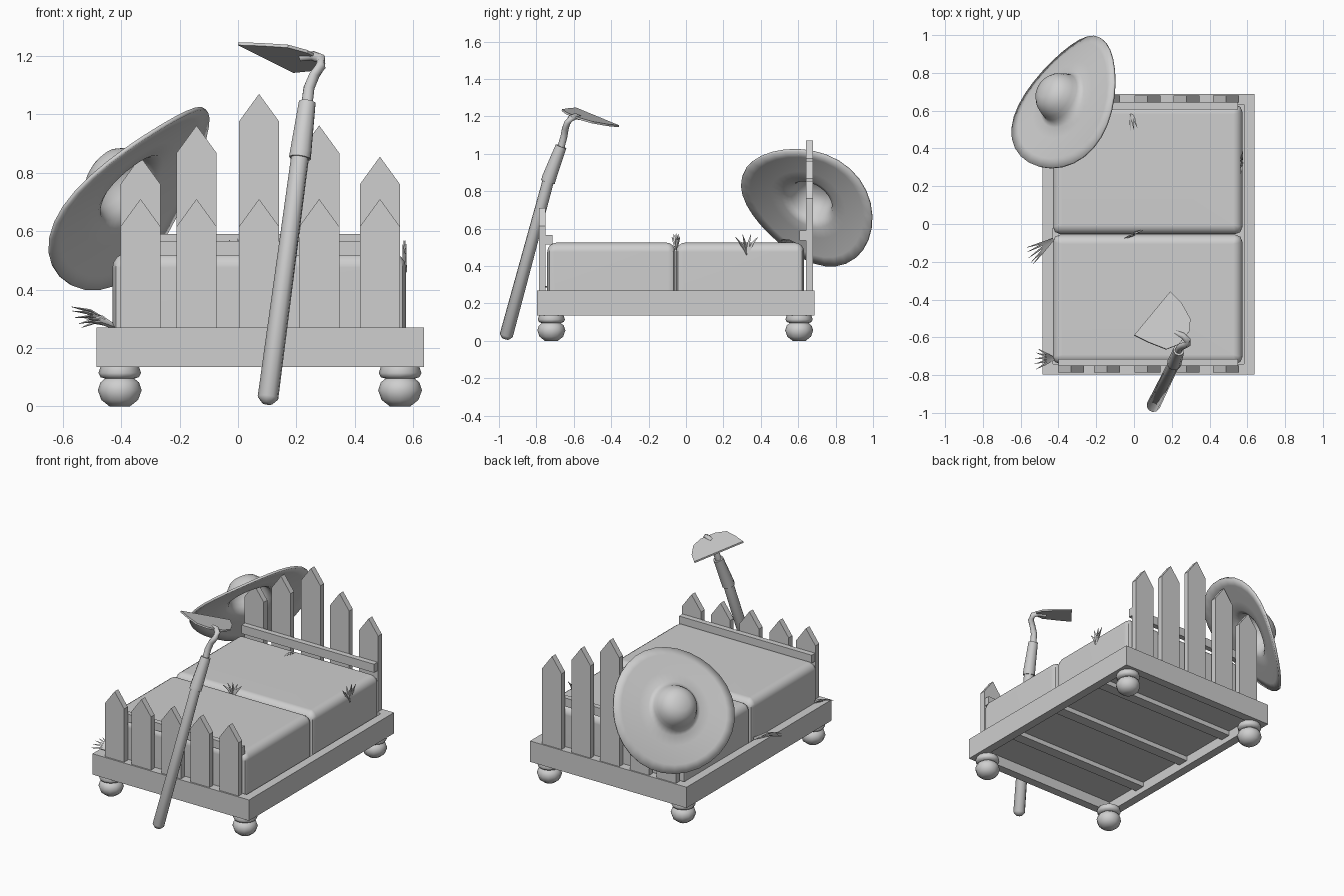
import bpy, bmesh, math, random
from mathutils import Vector, Matrix

random.seed(4)
if "Cube" in bpy.data.objects:
    bpy.data.objects.remove(bpy.data.objects["Cube"])

grey = bpy.data.materials.new("plain_grey")
grey.use_nodes = True
grey.diffuse_color = (0.62, 0.62, 0.62, 1)
grey.node_tree.nodes["Principled BSDF"].inputs["Base Color"].default_value = (0.62, 0.62, 0.62, 1)


def finish(name, bm, smooth=None):
    bmesh.ops.recalc_face_normals(bm, faces=bm.faces)
    me = bpy.data.meshes.new(name)
    bm.to_mesh(me)
    bm.free()
    me.materials.append(grey)
    ob = bpy.data.objects.new(name, me)
    bpy.context.collection.objects.link(ob)
    if smooth:
        bpy.ops.object.select_all(action='DESELECT')
        ob.select_set(True)
        bpy.context.view_layer.objects.active = ob
        bpy.ops.object.shade_smooth_by_angle(angle=math.radians(smooth))
    return ob


def box_bm(lo, hi):
    lo, hi = Vector(lo), Vector(hi)
    bm = bmesh.new()
    bmesh.ops.create_cube(bm, size=1)
    bmesh.ops.scale(bm, vec=hi - lo, verts=bm.verts)
    bmesh.ops.translate(bm, vec=(lo + hi) / 2, verts=bm.verts)
    return bm


def box(name, lo, hi):
    return finish(name, box_bm(lo, hi))


def prism(name, outline, depth):
    """Extrude a flat polygon along a vector."""
    bm = bmesh.new()
    face = bm.faces.new([bm.verts.new(p) for p in outline])
    ext = bmesh.ops.extrude_face_region(bm, geom=[face], use_keep_orig=True)
    bmesh.ops.translate(bm, vec=depth, verts=[v for v in ext["geom"] if isinstance(v, bmesh.types.BMVert)])
    return finish(name, bm)


def lathe(profile, steps):
    bm = bmesh.new()
    verts = [bm.verts.new((r, 0, z)) for r, z in profile]
    edges = [bm.edges.new(pair) for pair in zip(verts, verts[1:])]
    bmesh.ops.spin(bm, geom=verts + edges, cent=(0, 0, 0), axis=(0, 0, 1),
                   angle=math.tau, steps=steps, use_duplicate=False)
    bmesh.ops.remove_doubles(bm, verts=bm.verts, dist=0.0005)
    return bm


def tube(name, points, radii, sides=10, smooth=50):
    """Round bar through points with a radius at each one."""
    bm = bmesh.new()
    pts = [Vector(p) for p in points]
    rings = []
    for i, p in enumerate(pts):
        d = pts[min(i + 1, len(pts) - 1)] - pts[max(i - 1, 0)]
        rot = d.to_track_quat('Z', 'Y')
        rings.append([bm.verts.new(p + rot @ Vector((radii[i] * math.cos(math.tau * k / sides),
                      radii[i] * math.sin(math.tau * k / sides), 0))) for k in range(sides)])
    for a, b in zip(rings, rings[1:]):
        for k in range(sides):
            j = (k + 1) % sides
            bm.faces.new((a[k], a[j], b[j], b[k]))
    bm.faces.new(rings[0])
    bm.faces.new(rings[-1])
    return finish(name, bm, smooth)


# Bed frame: four rails, base panel and cross slats
X0, X1, Y0, Y1 = -0.485, 0.637, -0.797, 0.687
Z0, Z1, T = 0.135, 0.27, 0.055
box("right_rail", (X0, Y0 + T, Z0), (X0 + T, Y1 - T, Z1))
box("left_rail", (X1 - T, Y0 + T, Z0), (X1, Y1 - T, Z1))
box("front_rail", (X0, Y0, Z0), (X1, Y0 + T, Z1))
box("back_rail", (X0, Y1 - T, Z0), (X1, Y1, Z1))
box("base_panel", (X0 + T, Y0 + T, 0.2), (X1 - T, Y1 - T, 0.23))
for y in (-0.46, -0.05, 0.35):
    box("cross_slat", (X0 + T, y - 0.035, 0.17), (X1 - T, y + 0.035, 0.2))

# Bun feet
foot = [(0, 0), (0.035, 0), (0.063, 0.022), (0.075, 0.055), (0.066, 0.082), (0.05, 0.095),
        (0.066, 0.1), (0.073, 0.114), (0.066, 0.135), (0, 0.135)]
for x in (-0.405, 0.555):
    for y in (-0.72, 0.605):
        bm = lathe(foot, 12)
        bmesh.ops.translate(bm, vec=(x, y, 0), verts=bm.verts)
        finish("bun_foot", bm, 50)

# Picket fence head and foot boards
picket_x = (-0.334, -0.142, 0.072, 0.278, 0.486)


def pickets(name, tops, y, base):
    for x, top in zip(picket_x, tops):
        w, s = 0.069, top - 0.095
        shape = [(x - w, y, base), (x + w, y, base), (x + w, y, s), (x, y, top), (x - w, y, s)]
        prism(name, shape, (0, 0.037, 0))


pickets("front_picket", [0.71] * 5, -0.787, 0.25)
pickets("back_picket", [0.855, 0.962, 1.07, 0.962, 0.855], 0.642, 0.25)
box("front_crossbar", (-0.4, -0.75, 0.515), (0.55, -0.715, 0.567))
box("back_crossbar", (-0.4, 0.607, 0.535), (0.55, 0.642, 0.59))

# Two soft mattress blocks, rounded uprights and a puffed rim
for y0, y1 in ((-0.742, -0.056), (-0.054, 0.632)):
    bm = box_bm((-0.43, y0, 0.23), (0.575, y1, 0.525))
    upright = [e for e in bm.edges if abs(e.verts[0].co.z - e.verts[1].co.z) > 0.1]
    bmesh.ops.bevel(bm, geom=upright, offset=0.04, segments=2, profile=0.5, affect='EDGES')
    rim = [e for e in bm.edges if all(v.co.z > 0.5 for v in e.verts)]
    bmesh.ops.bevel(bm, geom=rim, offset=0.05, segments=4, profile=0.5, affect='EDGES')
    block = finish("mattress_block", bm, 40)
    weighted = block.modifiers.new("even_shading", 'WEIGHTED_NORMAL')
    weighted.keep_sharp = True

# Sun hat hung on the headboard corner, its brim drooping more along one axis
hat_profile = [(0, 0.138), (0.045, 0.134), (0.08, 0.118), (0.105, 0.088), (0.119, 0.055), (0.127, 0.028),
               (0.138, 0.008), (0.16, 0), (0.22, 0), (0.28, 0), (0.33, 0), (0.38, 0)]
bm = lathe(hat_profile, 32)
normal = Vector((-0.7, 0.4, 0.58)).normalized()
turn = normal.to_track_quat('Z', 'Y')
droop_axis = (turn.inverted() @ Vector((0.25, -0.7, 0.65))).to_2d().normalized()
for v in bm.verts:
    r = v.co.to_2d().length
    if r > 0.14:
        across = v.co.to_2d().normalized().dot(droop_axis)
        v.co.z -= (0.08 * across ** 2 - 0.005) * (r / 0.38) ** 2
place = Matrix.Translation((-0.375, 0.66, 0.742)) @ turn.to_matrix().to_4x4()
bmesh.ops.transform(bm, matrix=place, verts=bm.verts)
hat = finish("sun_hat", bm, 50)
shell = hat.modifiers.new("thickness", 'SOLIDIFY')
shell.thickness = 0.014
shell.offset = 0

# Hoe leaning on the footboard
low, grip, end = Vector((0.1, -0.966, 0.01)), Vector((0.212, -0.738, 0.85)), Vector((0.237, -0.668, 1.04))
along = (grip - low).normalized()
tube("hoe_handle", [low, low + along * 0.02, grip], [0.018, 0.036, 0.031])
tube("hoe_ferrule", [grip, grip + along * 0.02, end], [0.038, 0.038, 0.03])
tube("hoe_neck", [end - along * 0.03, (0.243, -0.653, 1.09), (0.262, -0.645, 1.135), (0.283, -0.635, 1.165),
     (0.283, -0.615, 1.19), (0.258, -0.592, 1.2), (0.215, -0.573, 1.195)],
     [0.02, 0.019, 0.018, 0.018, 0.018, 0.017, 0.014])
blade = [(0, -0.59), (0.19, -0.36), (0.25, -0.42), (0.297, -0.505), (0.292, -0.57),
         (0.235, -0.64), (0.17, -0.665), (0.08, -0.63)]
prism("hoe_blade", [(x, y, 1.237 - 0.171 * x - 0.272 * (y + 0.59)) for x, y in blade], (0.002, 0.003, 0.01))


# Grass tufts poking out of the bedding
def tuft(root, lean, spread, length, count):
    for i in range(count):
        fan = Vector(spread) * (2 * i / (count - 1) - 1) * random.uniform(0.8, 1.1)
        d = (Vector(lean).normalized() + fan).normalized()
        p = Vector(root)
        mid = p + d * length * 0.55
        tip = p + d * length + Vector((0, 0, -0.15 * length))
        tube("grass_blade", [p, mid, tip], [0.009, 0.007, 0.001], 3, None)


tuft((-0.42, -0.71, 0.27), (-0.9, 0, 0.5), (0, 0.6, 0.2), 0.12, 5)
tuft((-0.43, -0.08, 0.28), (-0.9, -0.7, 0.35), (0, 0.4, 0.2), 0.17, 5)
tuft((0, -0.053, 0.49), (0, 0, 1), (0.7, 0.3, 0), 0.1, 5)
tuft((0.57, 0.325, 0.46), (0, 0, 1), (0.05, 0.5, 0), 0.13, 4)
tuft((-0.02, 0.6, 0.51), (0.15, -0.8, 0.35), (0.2, 0, 0.1), 0.11, 3)
